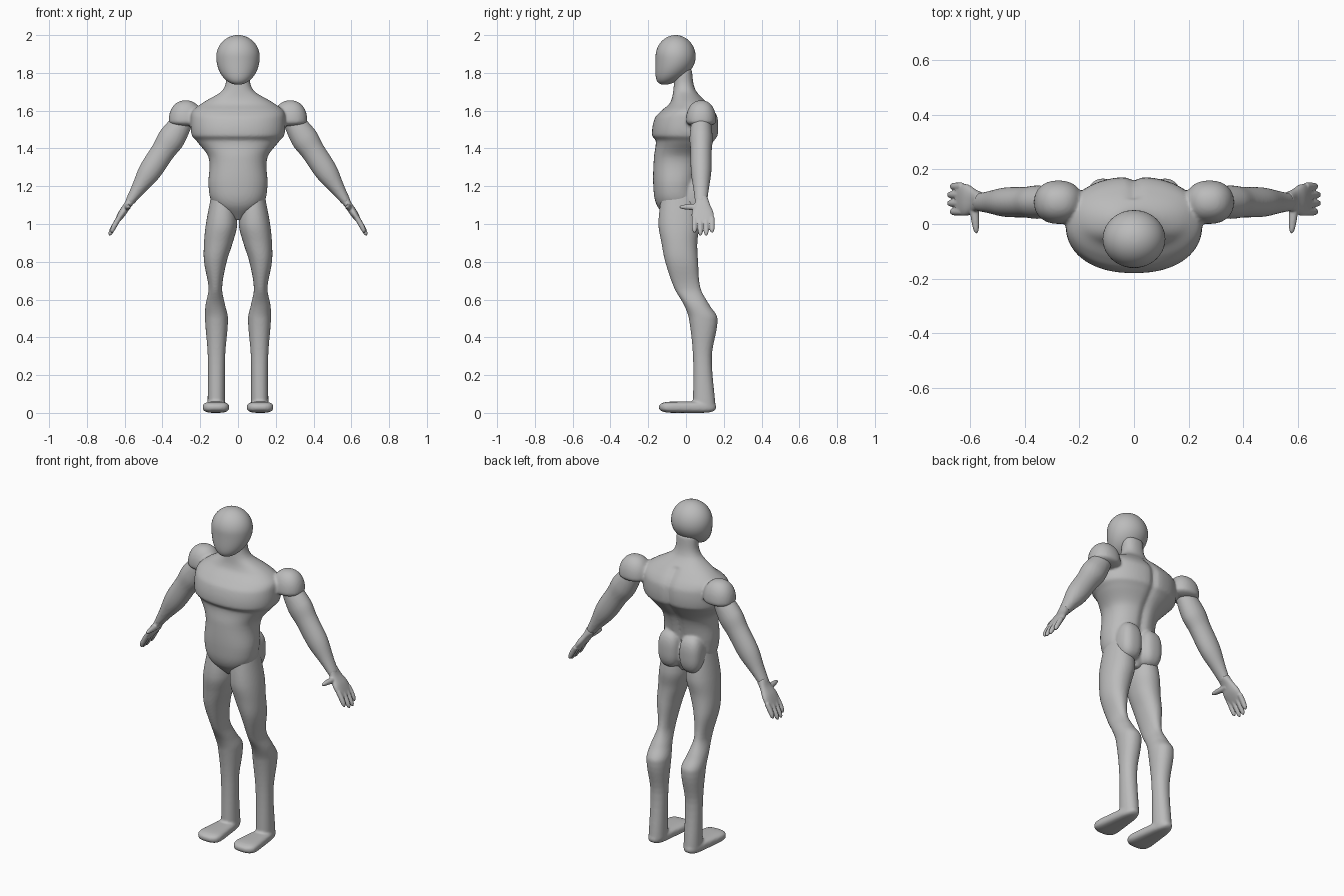
import bpy, bmesh, math
from mathutils import Vector

cube = bpy.data.objects.get("Cube")
if cube:
    bpy.data.objects.remove(cube, do_unlink=True)

GREY = (0.5, 0.5, 0.5, 1)
skin = bpy.data.materials.new("plain_grey")
skin.use_nodes = True
skin.diffuse_color = GREY
skin.node_tree.nodes["Principled BSDF"].inputs["Base Color"].default_value = GREY


def rounded(value, power):
    """Superellipse version of a sine or cosine."""
    return math.copysign(abs(value) ** (2 / power), value)


def refine(rows, steps=6):
    """Smooth interpolation between section rows along their first value."""
    last = len(rows) - 1

    def slope(i, column):
        before, after = rows[max(i - 1, 0)], rows[min(i + 1, last)]
        return (after[column] - before[column]) / (after[0] - before[0])

    out = []
    for i in range(last):
        start, end = rows[i], rows[i + 1]
        gap = end[0] - start[0]
        for k in range(steps):
            t = k / steps
            ease = t * t * (3 - 2 * t)
            leave, arrive = t * (1 - t) ** 2, t * t * (t - 1)
            row = [start[0] + gap * t]
            for column in range(1, len(start)):
                row.append(start[column] + (end[column] - start[column]) * ease
                           + gap * (leave * slope(i, column) + arrive * slope(i + 1, column)))
            out.append(row)
    return out + [rows[-1]]


# Placement rules: (station, centre, half width, low, high) and a ring point
def upright(station, centre, across, depth):
    return Vector((centre + across, depth, station))


def lengthwise(station, centre, across, depth):
    return Vector((centre + across, station, depth))


SHOULDER = Vector((0.275, 0, 1.57))
ARM_AXIS = Vector((0.3, 0, -0.455))
ARM_SIDE = Vector((0.83, 0, 0.55))


def along_arm(station, centre, across, depth):
    return SHOULDER + ARM_AXIS * station + ARM_SIDE * (centre + across) + Vector((0, depth, 0))


def spine_groove(p):
    if p.y > 0 and 1.15 < p.z < 1.66:
        p.y -= 0.014 * math.exp(-(p.x / 0.022) ** 2)


def loft(bm, rows, place, side=1, power=2.0, sides=40, shape=None):
    """Skin a row of superellipse sections and cap both ends."""
    rings = []
    for station, centre, width, low, high in rows:
        ring = []
        for k in range(sides):
            angle = math.tau * k / sides
            across = width * rounded(math.cos(angle), power)
            depth = (low + high) / 2 + (high - low) / 2 * rounded(math.sin(angle), power)
            point = place(station, centre, across, depth)
            if shape:
                shape(point)
            point.x *= side
            ring.append(bm.verts.new(point))
        rings.append(ring)
    faces = [bm.faces.new(rings[0]), bm.faces.new(rings[-1])]
    for ring, following in zip(rings, rings[1:]):
        for k in range(sides):
            n = (k + 1) % sides
            faces.append(bm.faces.new((ring[k], ring[n], following[n], following[k])))
    bmesh.ops.recalc_face_normals(bm, faces=faces)


def egg(bm, centre, radii, up, down, side=1, power=2.0, drift=0.0):
    """Rounded lump with its own height above and below; drift moves its foot in y."""
    x, y, z = centre
    steps = 32
    rows = []
    for k in range(1, steps):
        angle = math.pi * k / steps
        rise = rounded(math.cos(angle), power)
        size = rounded(math.sin(angle), power)
        middle = y + drift * min(rise, 0) ** 2
        rows.append((z + rise * (up if rise > 0 else down), x, radii[0] * size,
                     middle - radii[1] * size, middle + radii[1] * size))
    loft(bm, rows, upright, side, power)


def finish(bm, name, voxel=None):
    """Make the object; with a voxel size, fuse its parts into one soft skin."""
    for face in bm.faces:
        face.smooth = True
    mesh = bpy.data.meshes.new(name)
    bm.to_mesh(mesh)
    bm.free()
    mesh.materials.append(skin)
    obj = bpy.data.objects.new(name, mesh)
    bpy.context.collection.objects.link(obj)
    if voxel:
        fuse = obj.modifiers.new("fuse", 'REMESH')
        fuse.mode = 'VOXEL'
        fuse.voxel_size = voxel
        fuse.use_smooth_shade = True
        soften = obj.modifiers.new("soften", 'SMOOTH')
        soften.factor = 0.5
        soften.iterations = 3


# Head: egg with a forward chin
bm = bmesh.new()
egg(bm, (0, -0.055, 1.885), (0.115, 0.106), up=0.115, down=0.148, drift=-0.06)
finish(bm, "head")

# Torso: pelvis, waist, chest shelf, sloping shoulders and neck
bm = bmesh.new()
torso = [(1.02, 0, .03, -.09, .03), (1.1, 0, .13, -.155, .06), (1.2, 0, .156, -.173, .06),
         (1.35, 0, .155, -.17, .09), (1.44, 0, .22, -.16, .15), (1.47, 0, .245, -.18, .17),
         (1.56, 0, .25, -.165, .17), (1.6, 0, .24, -.13, .15), (1.64, 0, .19, -.085, .115),
         (1.71, 0, .08, -.067, .05), (1.82, 0, .06, -.06, .03)]
loft(bm, refine(torso), upright, power=2.25, sides=64, shape=spine_groove)
for side in (1, -1):
    # Shoulder cap and buttock
    egg(bm, (0.277, 0.08, 1.545), (0.09, 0.08), up=0.11, down=0.03, side=side, power=2.2)
    egg(bm, (0.07, 0.035, 1.145), (0.067, 0.068), up=0.11, down=0.11, side=side, power=2.6)
finish(bm, "torso", voxel=0.008)

leg = [(1.16, .08, .06, -.13, .05), (1, .087, .083, -.146, .07), (.9, .104, .076, -.13, .06),
       (.8, .12, .06, -.11, .064), (.66, .12, .036, -.062, .077), (.57, .12, .052, -.01, .125),
       (.5, .114, .061, .015, .167), (.3, .114, .046, .037, .137), (.03, .115, .046, .037, .157)]

# Arm widths from the shoulder (0) to the wrist (1); depth follows width
arm = []
for station, width in ((0, .05), (.25, .072), (.4, .064), (.65, .06), (.85, .038), (1, .024)):
    depth = 0.6 * width + 0.018
    arm.append((station, 0, width, 0.08 - depth, 0.08 + depth))

palm = [(.95, 0, .028, .05, .115), (1.03, 0, .02, .045, .127),
        (1.13, 0, .02, .03, .146), (1.25, 0, .01, .035, .145)]

# Foot: long rounded sole, wide at the toe and narrow at the heel
foot = []
for k in range(1, 24):
    t = -math.cos(math.pi * k / 24)
    end = math.sqrt(1 - t ** 6)
    foot.append((0.008 + 0.153 * t, 0.117, (0.06 - 0.02 * t) * end,
                 0.03 - 0.03 * end, 0.03 + 0.03 * end))

for side, label in ((1, "left"), (-1, "right")):
    bm = bmesh.new()
    loft(bm, refine(leg), upright, side, power=2.15)
    loft(bm, foot, lengthwise, side, power=3)
    finish(bm, label + "_leg", voxel=0.007)

    bm = bmesh.new()
    loft(bm, refine(arm), along_arm, side)
    finish(bm, label + "_arm", voxel=0.008)

    # Hand: palm, four slightly curled fingers and a thumb pointing forward
    bm = bmesh.new()
    loft(bm, refine(palm), along_arm, side, power=2.4)
    for i in range(4):
        y = 0.045 + 0.031 * i
        reach = 0.2 if i in (1, 2) else 0.165
        finger = []
        for k in range(12):
            t = k / 11
            radius = 0.014 * math.sqrt(1.02 - t ** 6)
            finger.append((1.18 + reach * t, -0.008 * t * t, radius, y - radius, y + radius))
        loft(bm, finger, along_arm, side, sides=16)
    thumb = []
    for k in range(12):
        t = k / 11
        radius = (0.019 - 0.007 * t) * math.sqrt(1.02 - t ** 6)
        thumb.append((0.08 - 0.117 * t, 0.588 - 0.01 * t, radius, 1.09 - radius, 1.09 + radius))
    loft(bm, thumb, lengthwise, side, sides=16)
    finish(bm, label + "_hand", voxel=0.004)
